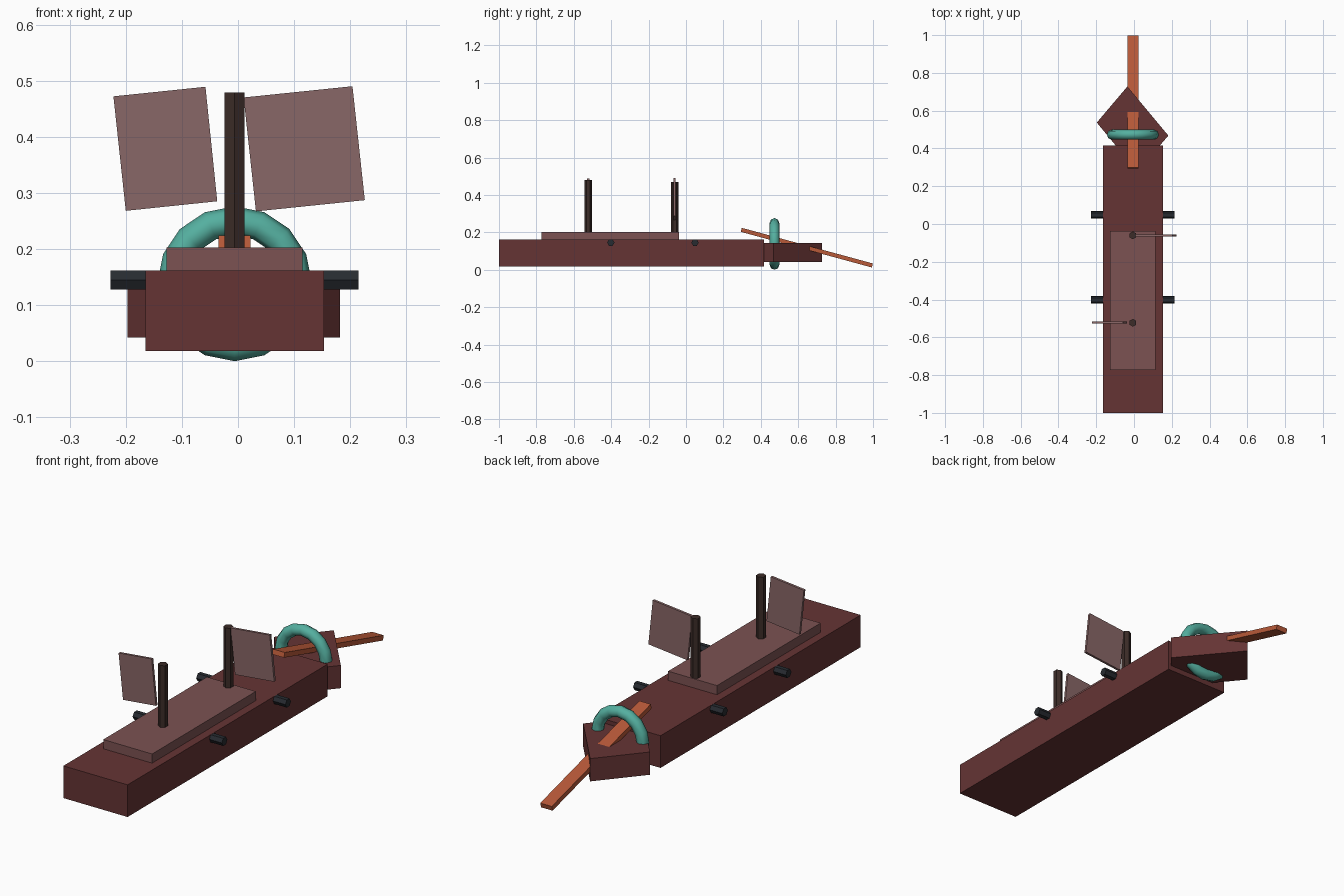
import bpy, bmesh
from math import radians, pi
from mathutils import Vector

if "Cube" in bpy.data.objects:
    bpy.data.objects.remove(bpy.data.objects["Cube"])

CX = -0.006  # ship centreline


def material(name, rgb):
    m = bpy.data.materials.new(name)
    m.diffuse_color = (*rgb, 1)
    m.use_nodes = True
    m.node_tree.nodes["Principled BSDF"].inputs["Base Color"].default_value = m.diffuse_color
    return m


HULL = material("dark_red_wood", (0.13, 0.034, 0.034))
DECK = material("deck_wood", (0.2, 0.085, 0.085))
SAIL = material("sail_cloth", (0.25, 0.135, 0.135))
MAST = material("mast_wood", (0.045, 0.025, 0.021))
IRON = material("iron", (0.02, 0.024, 0.03))
TEAL = material("teal", (0.09, 0.43, 0.35))
ORANGE = material("orange_wood", (0.48, 0.10, 0.04))


def finish(name, mat):
    ob = bpy.context.object
    ob.name = name
    ob.data.materials.append(mat)
    return ob


def box(name, centre, size, mat, rot=(0, 0, 0)):
    bpy.ops.mesh.primitive_cube_add(size=1, location=centre, rotation=rot)
    ob = finish(name, mat)
    ob.scale = size
    return ob


def span_box(name, lo, hi, mat):
    lo, hi = Vector(lo), Vector(hi)
    return box(name, (lo + hi) / 2, hi - lo, mat)


def prism(name, outline, direction, mat):
    """Extrude a flat outline along a vector."""
    bm = bmesh.new()
    face = bm.faces.new([bm.verts.new(p) for p in outline])
    new = bmesh.ops.extrude_face_region(bm, geom=[face], use_keep_orig=True)["geom"]
    bmesh.ops.translate(bm, vec=direction,
                        verts=[v for v in new if isinstance(v, bmesh.types.BMVert)])
    bmesh.ops.recalc_face_normals(bm, faces=bm.faces)
    me = bpy.data.meshes.new(name)
    bm.to_mesh(me)
    bm.free()
    ob = bpy.data.objects.new(name, me)
    bpy.context.collection.objects.link(ob)
    me.materials.append(mat)
    return ob


# hull and raised deck
span_box("hull", (-0.165, -1, 0.018), (0.153, 0.416, 0.162), HULL)
span_box("deck", (-0.127, -0.772, 0.15), (0.115, -0.038, 0.203), DECK)

# skewed bow block
bow = [(-0.035, 0.728), (-0.197, 0.537), (0.018, 0.277), (0.182, 0.468)]
prism("bow", [(x, y, 0.042) for x, y in bow], (0, 0, 0.102), HULL)

# tilted bowsprit
box("bowsprit", (CX, 0.646, 0.118), (0.057, 0.726, 0.022), ORANGE, (radians(-15.2), 0, 0))

# ring around the bow
bpy.ops.mesh.primitive_torus_add(location=(CX, 0.473, 0.138), rotation=(pi / 2, 0, 0),
                                 major_segments=16, minor_segments=8,
                                 major_radius=0.112, minor_radius=0.026)
finish("bow_ring", TEAL)
bpy.ops.object.shade_smooth()

# hexagonal masts
for name, y, top in (("front_mast", -0.523, 0.479), ("rear_mast", -0.06, 0.47)):
    bpy.ops.mesh.primitive_cylinder_add(vertices=6, radius=0.0205, depth=top - 0.19,
                                        location=(CX, y, (top + 0.19) / 2))
    finish(name, MAST)

# hexagonal cannon barrels through the sides
for name, y in (("front_cannons", -0.402), ("rear_cannons", 0.048)):
    bpy.ops.mesh.primitive_cylinder_add(vertices=6, radius=0.0195, depth=0.442,
                                        location=(CX, y, 0.145), rotation=(0, pi / 2, 0))
    finish(name, IRON)
    # turn so that corners point along y
    bpy.context.object.rotation_euler = (0, pi / 2, 0)

# tilted sails
sails = {
    "front_sail": (-0.523, [(-0.222, 0.472), (-0.058, 0.489), (-0.037, 0.285), (-0.2, 0.268)]),
    "rear_sail": (-0.062, [(0.01, 0.470), (0.204, 0.490), (0.226, 0.287), (0.032, 0.267)]),
}
for name, (y, pts) in sails.items():
    prism(name, [(x, y - 0.005, z) for x, z in pts], (0, 0.011, 0), SAIL)
